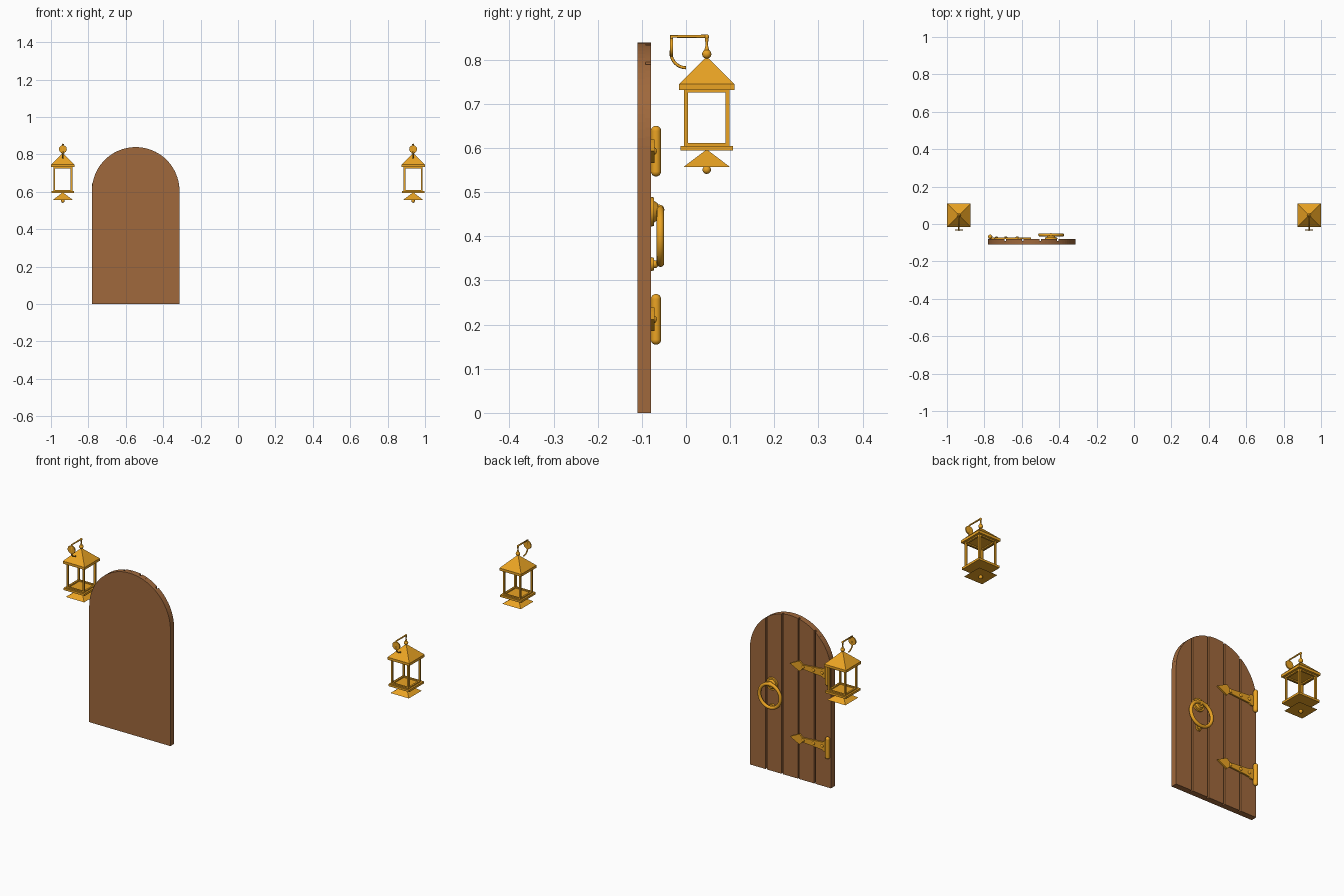
import bpy, bmesh, math
from mathutils import Vector, Matrix

if "Cube" in bpy.data.objects:
    bpy.data.objects.remove(bpy.data.objects["Cube"])

def material(name, col):
    m = bpy.data.materials.new(name)
    m.diffuse_color = (*col, 1)
    m.use_nodes = True
    m.node_tree.nodes["Principled BSDF"].inputs["Base Color"].default_value = m.diffuse_color
    return m

WOOD = material("wood", (0.35, 0.14, 0.045))
GOLD = material("brass", (0.83, 0.37, 0.017))

def finish(name, mat, smooth=False):
    o = bpy.context.object
    o.name = name
    o.data.materials.append(mat)
    if smooth:
        bpy.ops.object.shade_smooth_by_angle(angle=math.radians(40))
    return o

def box(name, x, y, z, sx, sy, sz, mat=GOLD):
    bpy.ops.mesh.primitive_cube_add(size=1, location=(x, y, z))
    o = finish(name, mat)
    o.scale = (sx, sy, sz)
    return o

def ball(name, x, y, z, r, flat=1):
    bpy.ops.mesh.primitive_uv_sphere_add(segments=16, ring_count=10, radius=r, location=(x, y, z))
    o = finish(name, GOLD, True)
    o.scale.y = flat
    return o

def pyramid(name, x, y, z0, half, h):
    bpy.ops.mesh.primitive_cone_add(vertices=4, radius1=half * math.sqrt(2), radius2=0, depth=h,
                                    location=(x, y, z0 + h / 2), rotation=(0, 0, math.pi / 4))
    return finish(name, GOLD)

def cone(name, x, y, z, r1, r2, h, along_y=False):
    rot = (-math.pi / 2, 0, 0) if along_y else (0, 0, 0)
    bpy.ops.mesh.primitive_cone_add(vertices=24, radius1=r1, radius2=r2, depth=h, location=(x, y, z), rotation=rot)
    return finish(name, GOLD, True)

def tube(name, pts, r):
    c = bpy.data.curves.new(name, 'CURVE')
    c.dimensions = '3D'
    c.bevel_depth, c.bevel_resolution, c.use_fill_caps = r, 2, True
    s = c.splines.new('POLY')
    s.points.add(len(pts) - 1)
    for p, q in zip(s.points, pts):
        p.co = (*q, 1)
    o = bpy.data.objects.new(name, c)
    bpy.context.collection.objects.link(o)
    c.materials.append(GOLD)
    return o

def extrude_xz(name, outline, y0, y1, mat):
    bm = bmesh.new()
    f = bm.faces.new([bm.verts.new((x, y0, z)) for x, z in outline])
    g = bmesh.ops.extrude_face_region(bm, geom=[f])
    bmesh.ops.translate(bm, vec=(0, y1 - y0, 0), verts=[v for v in g["geom"] if isinstance(v, bmesh.types.BMVert)])
    bmesh.ops.recalc_face_normals(bm, faces=bm.faces)
    me = bpy.data.meshes.new(name)
    bm.to_mesh(me)
    bm.free()
    me.materials.append(mat)
    o = bpy.data.objects.new(name, me)
    bpy.context.collection.objects.link(o)
    return o

# Arched door: backing panel plus five planks with grooves between
CX, R, SPRING = -0.547, 0.234, 0.605

def arched(a0, a1, n):
    # outline of the door between two arc angles, right to left
    top = [(CX + R * math.cos(a0 + (a1 - a0) * i / n), SPRING + R * math.sin(a0 + (a1 - a0) * i / n)) for i in range(n + 1)]
    return [(top[0][0], 0)] + top + [(top[-1][0], 0)]

extrude_xz("door_panel", arched(0, math.pi, 40), -0.11, -0.092, WOOD)
pitch, gap = 2 * R / 5, 0.004
for i in range(5):
    lo = -R + i * pitch + (gap if i else 0)
    hi = -R + (i + 1) * pitch - (gap if i < 4 else 0)
    ang = lambda d: math.acos(max(-1, min(1, d / R)))
    extrude_xz("door_plank", arched(ang(hi), ang(lo), 10), -0.093, -0.079, WOOD)

# Hinges: spear-shaped strap, studs and barrel
half = [(-0.765, 0.027), (-0.745, 0.027), (-0.735, 0.02), (-0.635, 0.012), (-0.62, 0.012),
        (-0.605, 0.027), (-0.585, 0.018)]
for z in (0.593, 0.212):
    shape = [(x, z + h) for x, h in half] + [(-0.55, z)] + [(x, z - h) for x, h in reversed(half)]
    extrude_xz("hinge_strap", shape, -0.081, -0.071, GOLD)
    for x in (-0.735, -0.685, -0.625):
        ball("hinge_stud", x, -0.071, z, 0.008, 0.6)
    cone("hinge_barrel", -0.769, -0.068, z, 0.0115, 0.0115, 0.092)
    for s in (-1, 1):
        ball("hinge_cap", -0.769, -0.068, z + s * 0.046, 0.0115)

# Ring handle with rosette and striker
HX = -0.443
cone("handle_plate", HX, -0.076, 0.456, 0.034, 0.032, 0.008, True)
cone("handle_boss", HX, -0.068, 0.456, 0.025, 0.018, 0.01, True)
ball("handle_knob", HX, -0.061, 0.46, 0.012)
cone("striker_plate", HX, -0.076, 0.337, 0.016, 0.014, 0.008, True)
ball("striker_knob", HX, -0.071, 0.337, 0.009)
bpy.ops.mesh.primitive_torus_add(major_segments=40, minor_segments=12, major_radius=0.061, minor_radius=0.0085,
                                 location=(HX, -0.058, 0.4), rotation=(math.pi / 2, 0, 0))
finish("handle_ring", GOLD, True)

# Pair of hanging lanterns
LY = 0.047
for lx in (-0.9365, 0.9365):
    pyramid("lantern_roof", lx, LY, 0.745, 0.0625, 0.062)
    box("lantern_eave", lx, LY, 0.7385, 0.125, 0.125, 0.013)
    box("lantern_base", lx, LY, 0.5995, 0.12, 0.12, 0.011)
    for sx in (-1, 1):
        for sy in (-1, 1):
            box("lantern_post", lx + sx * 0.0465, LY + sy * 0.0465, 0.668, 0.009, 0.009, 0.128)
    for z in (0.729, 0.608):
        for s in (-1, 1):
            box("lantern_rail", lx + s * 0.0465, LY, z, 0.009, 0.1, 0.006)
            box("lantern_rail", lx, LY + s * 0.0465, z, 0.1, 0.009, 0.006)
    pyramid("lantern_foot", lx, LY, 0.557, 0.053, 0.04)
    ball("foot_finial", lx, LY, 0.551, 0.0095)
    ball("roof_finial", lx, LY, 0.813, 0.0105)
    cone("hanger", lx, LY, 0.827, 0.006, 0.0025, 0.015)
    cone("hanger", lx, LY, 0.844, 0.0025, 0.005, 0.02)
    ball("hanger_ball", lx, LY, 0.852, 0.0055)
    # bracket arm, scroll and wall disc
    tube("bracket_arm", [(lx, -0.033, 0.815), (lx, -0.033, 0.853), (lx, LY, 0.853)], 0.004)
    tube("bracket_scroll", [(lx, -0.034 * math.cos(t * math.pi / 16), 0.816 - 0.034 * math.sin(t * math.pi / 16))
                            for t in range(9)], 0.0035)
    cone("wall_disc", lx, -0.033, 0.828, 0.021, 0.021, 0.006, True)
